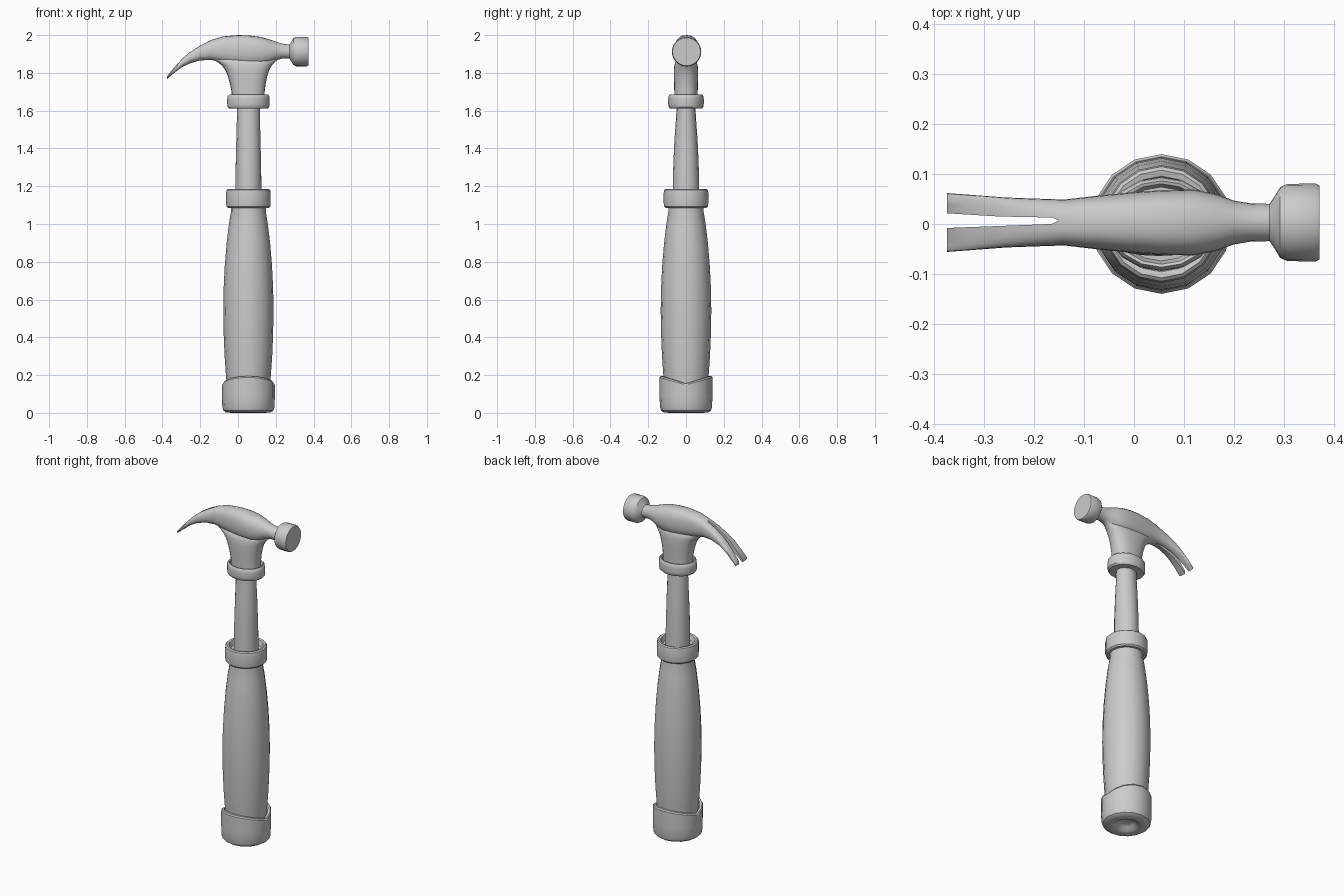
import bpy, bmesh
from math import sin, cos, pi, copysign

CX = 0.055   # handle axis
HY = 0.003   # head centre in y


def loft(name, rings):
    """Skin a list of equal-length point rings and cap both ends."""
    bm = bmesh.new()
    rows = [[bm.verts.new(p) for p in r] for r in rings]
    n = len(rows[0])
    for a, b in zip(rows, rows[1:]):
        for i in range(n):
            j = (i + 1) % n
            bm.faces.new((a[i], a[j], b[j], b[i]))
    bm.faces.new(rows[0][::-1])
    bm.faces.new(rows[-1])
    bmesh.ops.recalc_face_normals(bm, faces=bm.faces)
    me = bpy.data.meshes.new(name)
    bm.to_mesh(me)
    bm.free()
    ob = bpy.data.objects.new(name, me)
    bpy.context.collection.objects.link(ob)
    return ob


def oval(a, b, power, n):
    """Rounded oval outline as (u, v) pairs."""
    f = lambda c: copysign(abs(c) ** (2 / power), c)
    return [(a * f(cos(2 * pi * i / n)), b * f(sin(2 * pi * i / n))) for i in range(n)]


def smooth(ob, angle=35):
    bpy.ops.object.select_all(action='DESELECT')
    ob.select_set(True)
    bpy.context.view_layer.objects.active = ob
    bpy.ops.object.shade_smooth_by_angle(angle=angle * pi / 180)


def turned(name, profile):
    """16-sided part round the handle axis; profile rows are rx, ry, z, saddle lift."""
    rings = []
    for rx, ry, z, lift in profile:
        rings.append([(CX + u, v, z + lift * abs(v) / ry) for u, v in oval(rx, ry, 2, 16)])
    ob = loft(name, rings)
    smooth(ob)
    return ob


def boolean(ob, other, op):
    m = ob.modifiers.new(op, 'BOOLEAN')
    m.operation, m.object, m.solver = op, other, 'EXACT'
    bpy.context.view_layer.objects.active = ob
    bpy.ops.object.modifier_apply(modifier=m.name)
    bpy.data.objects.remove(other)


# Butt cap: dimpled underside, saddle-shaped rim
turned("butt_cap", [
    (r, r, z, l) for r, z, l in [
        (0.035, 0.03, 0), (0.05, 0.022, 0), (0.068, 0.004, 0), (0.085, 0, 0),
        (0.118, 0.002, 0), (0.132, 0.012, 0), (0.138, 0.03, 0), (0.14, 0.08, 0.01),
        (0.14, 0.148, 0.04), (0.135, 0.155, 0.04), (0.122, 0.155, 0.04), (0.11, 0.13, 0.04)]])

# Grip
turned("grip", [
    (r, r + 0.001, z, 0) for r, z in [
        (0.112, 0.12), (0.119, 0.2), (0.126, 0.3), (0.131, 0.42), (0.133, 0.54), (0.131, 0.66),
        (0.125, 0.78), (0.115, 0.9), (0.103, 1.0), (0.093, 1.06), (0.092, 1.12)]])

# Grip collar
turned("grip_collar", [
    (r, r, z, 0) for r, z in [
        (0.085, 1.085), (0.108, 1.085), (0.116, 1.093), (0.118, 1.11), (0.118, 1.165),
        (0.115, 1.18), (0.108, 1.186), (0.096, 1.183), (0.086, 1.155)]])

# Shaft
turned("shaft", [
    (0.069, 0.071, 1.1, 0), (0.069, 0.07, 1.2, 0), (0.067, 0.067, 1.32, 0),
    (0.064, 0.061, 1.45, 0), (0.061, 0.053, 1.56, 0), (0.06, 0.048, 1.65, 0)])

# Head collar
turned("head_collar", [
    (r, r * 0.84, z, 0) for r, z in [
        (0.06, 1.612), (0.102, 1.612), (0.11, 1.62), (0.112, 1.635), (0.112, 1.662),
        (0.11, 1.677), (0.103, 1.685), (0.096, 1.683), (0.088, 1.66)]])

# Head: claw, body, neck and striking face as x, top, bottom, half width, roundness
sections = [
    (-0.375, 1.783, 1.768, 0.059, 3), (-0.335, 1.832, 1.802, 0.056, 3),
    (-0.295, 1.876, 1.831, 0.053, 3), (-0.255, 1.91, 1.85, 0.05, 2.8),
    (-0.2, 1.945, 1.866, 0.048, 2.6), (-0.14, 1.975, 1.868, 0.046, 2.5),
    (-0.08, 1.993, 1.855, 0.053, 2.5), (0, 2.0, 1.84, 0.061, 2.5),
    (0.06, 1.998, 1.835, 0.065, 2.5), (0.12, 1.99, 1.838, 0.066, 2.4),
    (0.165, 1.978, 1.848, 0.057, 2.2), (0.2, 1.966, 1.866, 0.044, 2),
    (0.235, 1.955, 1.876, 0.038, 2), (0.272, 1.95, 1.875, 0.0375, 2),
    (0.283, 1.965, 1.86, 0.054, 2), (0.293, 1.985, 1.842, 0.071, 2),
    (0.308, 1.99, 1.835, 0.0775, 2), (0.364, 1.99, 1.834, 0.078, 2),
    (0.372, 1.986, 1.838, 0.074, 2)]
head = loft("hammer_head", [
    [(x, HY + u, (t + b) / 2 + v) for u, v in oval(w, (t - b) / 2, p, 24)]
    for x, t, b, w, p in sections])

# Flared socket under the head as z, left, right, half depth
socket = loft("socket", [
    [((l + r) / 2 + u, v, z) for u, v in oval((r - l) / 2, d, 2.4, 24)]
    for z, l, r, d in [
        (1.64, -0.032, 0.14, 0.061), (1.7, -0.034, 0.141, 0.062), (1.74, -0.042, 0.146, 0.063),
        (1.78, -0.053, 0.154, 0.064), (1.815, -0.067, 0.165, 0.064), (1.84, -0.086, 0.18, 0.062),
        (1.858, -0.11, 0.196, 0.056), (1.87, -0.135, 0.21, 0.046), (1.885, -0.15, 0.215, 0.03)]])
boolean(head, socket, 'UNION')

# Tapered slot that splits the claw
slot_plan = [(-0.15, 0.007), (-0.165, 0.013), (-0.27, 0.015), (-0.4, 0.023),
             (-0.4, -0.009), (-0.27, -0.004), (-0.165, 0.0)]
slot = loft("claw_slot_cutter", [[(x, y, z) for x, y in slot_plan] for z in (1.7, 2.05)])
slot.hide_render = True
boolean(head, slot, 'DIFFERENCE')
smooth(head, 40)
